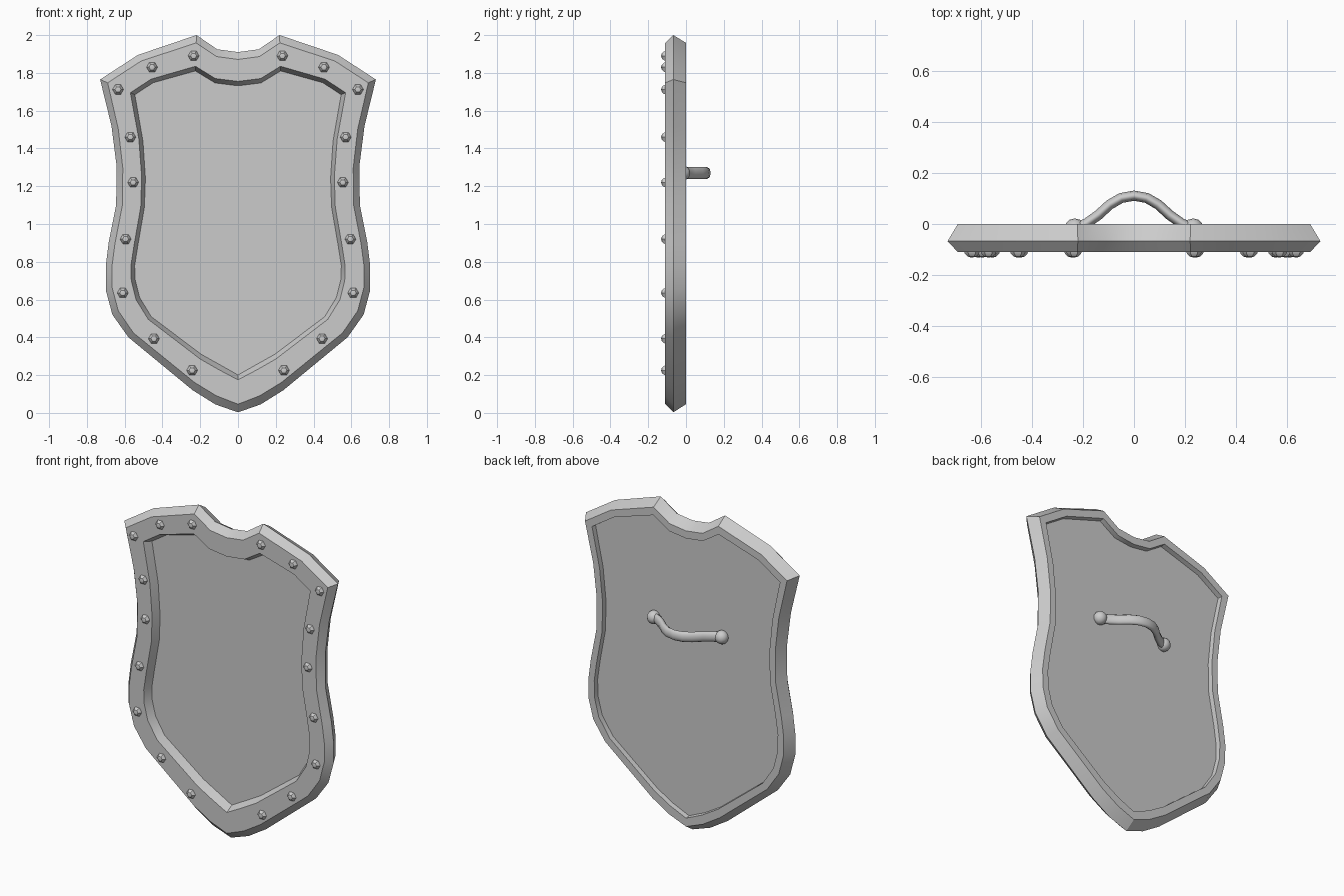
import bpy, bmesh, math
from mathutils import Matrix, Vector

if "Cube" in bpy.data.objects:
    bpy.data.objects.remove(bpy.data.objects["Cube"])

# Half outlines (x, z) from the notch down to the tip: outer edge and rim inner edge
OUTER = [(0, 1.91), (.11, 1.925), (.22, 2.0), (.53, 1.895), (.73, 1.765), (.67, 1.52),
         (.643, 1.31), (.645, 1.10), (.685, .90), (.70, .78), (.70, .65), (.665, .52),
         (.58, .40), (.24, .12), (.12, .045), (0, .003)]
INNER = [(0, 1.755), (.12, 1.77), (.225, 1.835), (.46, 1.767), (.57, 1.695), (.525, 1.45),
         (.51, 1.25), (.515, 1.09), (.55, .89), (.567, .78), (.565, .70), (.54, .60),
         (.475, .495), (.20, .285), (.10, .228), (0, .175)]


def smooth(ob, angle=30):
    bpy.ops.object.select_all(action='DESELECT')
    ob.select_set(True)
    bpy.context.view_layer.objects.active = ob
    bpy.ops.object.shade_smooth_by_angle(angle=math.radians(angle))


def new_object(name, bm):
    bmesh.ops.recalc_face_normals(bm, faces=bm.faces[:])
    me = bpy.data.meshes.new(name)
    bm.to_mesh(me)
    bm.free()
    ob = bpy.data.objects.new(name, me)
    bpy.context.collection.objects.link(ob)
    smooth(ob)
    return ob


def outline(t):
    """Full closed outline blended between the outer (0) and inner (1) edges."""
    half = [Vector(a).lerp(Vector(b), t) if t <= 1 else
            Vector(a) + (Vector(b) - Vector(a)) * t for a, b in zip(OUTER, INNER)]
    return half + [Vector((-p.x, p.y)) for p in half[-2:0:-1]]


# Shield body: front panel, rim, bevelled edge, recessed back
bm = bmesh.new()
profile = [(1.15, -.06), (1, -.11), (.25, -.11), (0, -.067),
           (.25, 0), (.55, 0), (.57, -.03)]
rings = [[bm.verts.new((p.x, y, p.y)) for p in outline(t)] for t, y in profile]
for a, b in zip(rings, rings[1:]):
    for i in range(len(a)):
        j = (i + 1) % len(a)
        bm.faces.new((a[i], a[j], b[j], b[i]))
bm.faces.new(rings[0])
bm.faces.new(rings[-1])
new_object("shield_body", bm)

# Rim rivets: low six-sided domes, mirrored left and right
bm = bmesh.new()
for x, z in [(.235, 1.89), (.455, 1.83), (.635, 1.712), (.57, 1.46), (.555, 1.22),
             (.595, .92), (.61, .635), (.445, .393), (.243, .225)]:
    for s in (1, -1):
        m = (Matrix.Translation((s * x, -.1, z)) @ Matrix.Rotation(math.pi / 2, 4, 'X')
             @ Matrix.Rotation(math.pi / 6, 4, 'Z'))
        bmesh.ops.create_uvsphere(bm, u_segments=6, v_segments=6, radius=.032, matrix=m)
new_object("rim_rivets", bm)

# Handle grip: arched bar with a flattened section
half = [(.23, -.018), (.185, .003), (.14, .035), (.095, .076), (.05, .102)]
path = [(-x, y) for x, y in half] + [(0, .111)] + half[::-1]
cu = bpy.data.curves.new("handle_grip", 'CURVE')
cu.dimensions = '3D'
cu.bevel_depth = .02
cu.bevel_resolution = 2
cu.use_fill_caps = True
sp = cu.splines.new('POLY')
sp.points.add(len(path) - 1)
for p, (x, y) in zip(sp.points, path):
    p.co = (x, y, 0, 1)
grip = bpy.data.objects.new("handle_grip", cu)
bpy.context.collection.objects.link(grip)
grip.location.z = 1.27
grip.scale.z = 1.6
bpy.ops.object.select_all(action='DESELECT')
grip.select_set(True)
bpy.context.view_layer.objects.active = grip
bpy.ops.object.convert(target='MESH')
smooth(bpy.context.view_layer.objects.active, 50)

# Handle end knobs
bm = bmesh.new()
for s in (1, -1):
    bmesh.ops.create_uvsphere(bm, u_segments=12, v_segments=8, radius=.04,
                              matrix=Matrix.Translation((s * .232, -.018, 1.27)))
smooth(new_object("handle_knobs", bm), 50)
